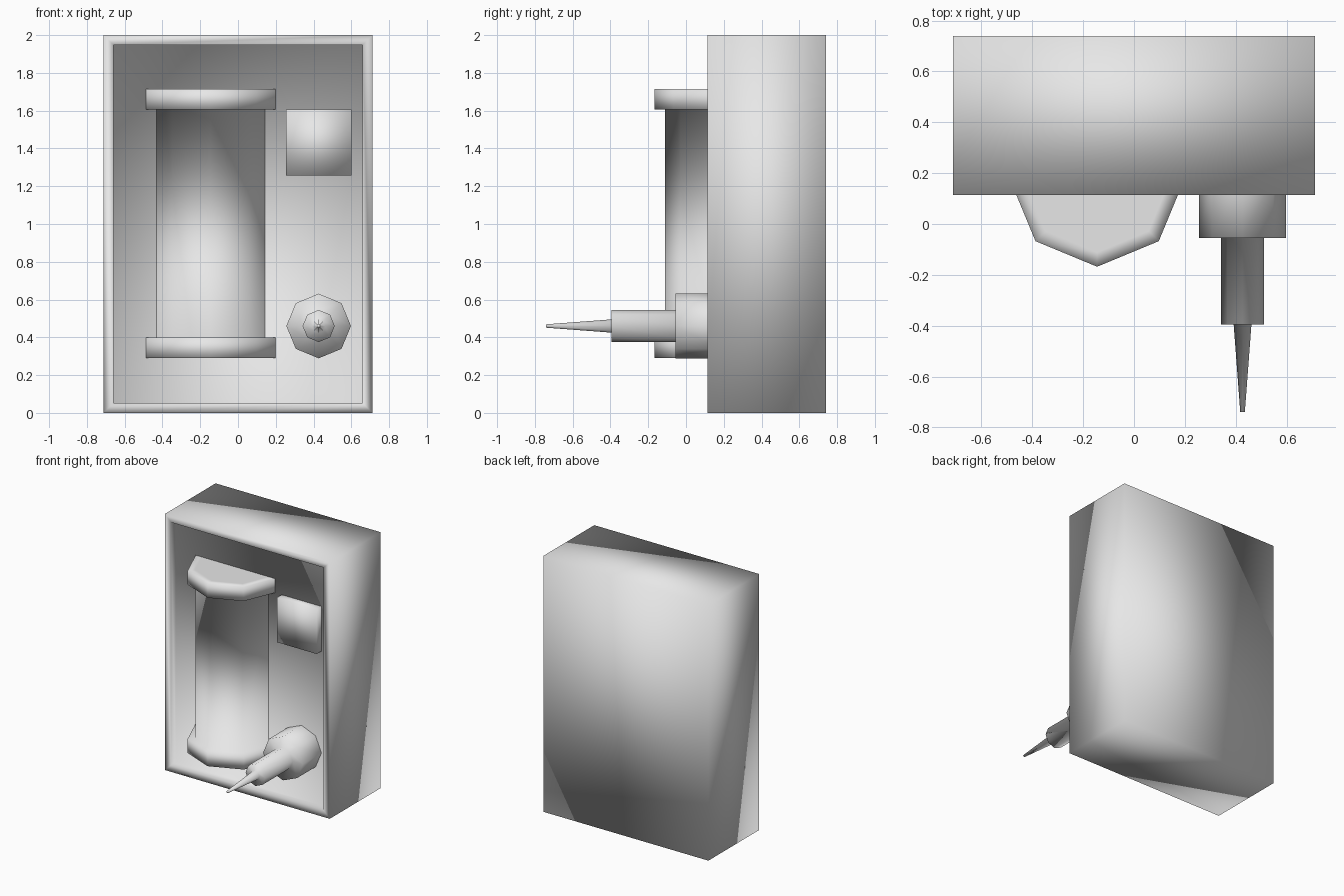
import bpy, bmesh
from math import sin, cos, pi

cube = bpy.data.objects.get("Cube")
if cube:
    bpy.data.objects.remove(cube, do_unlink=True)

# Single plain grey finish
grey = bpy.data.materials.new("plain grey")
grey.use_nodes = True
grey.diffuse_color = (0.8, 0.8, 0.8, 1)
grey.node_tree.nodes["Principled BSDF"].inputs["Base Color"].default_value = (0.8, 0.8, 0.8, 1)


def loft(name, rings, closed=True, cap_start=True, cap_end=True):
    """Skin a row of matching rings and cap the chosen ends."""
    bm = bmesh.new()
    loops = [[bm.verts.new(p) for p in ring] for ring in rings]
    count = len(loops[0])
    for a, b in zip(loops, loops[1:]):
        for i in range(count if closed else count - 1):
            j = (i + 1) % count
            bm.faces.new((a[i], a[j], b[j], b[i]))
    if cap_start:
        bm.faces.new(loops[0])
    if cap_end:
        bm.faces.new(loops[-1])
    bmesh.ops.recalc_face_normals(bm, faces=bm.faces)
    mesh = bpy.data.meshes.new(name)
    bm.to_mesh(mesh)
    bm.free()
    mesh.materials.append(grey)
    for face in mesh.polygons:
        face.use_smooth = True
    obj = bpy.data.objects.new(name, mesh)
    bpy.context.collection.objects.link(obj)
    return obj


def rect(x0, x1, z0, z1, y):
    return [(x0, y, z0), (x1, y, z0), (x1, y, z1), (x0, y, z1)]


FRONT, BACK, FLOOR = 0.115, 0.74, 0.175
RIM = 0.052

# Case with a shallow recess in its front
outer = (-0.712, 0.712, 0, 2)
inner = (-0.712 + RIM, 0.712 - RIM, RIM, 2 - RIM)
loft("case", [rect(*outer, BACK), rect(*outer, FRONT),
              rect(*inner, FRONT), rect(*inner, FLOOR)])

# Half-octagonal column with a wider collar at each end
def half_ring(r, z):
    return [(-0.145 + r * cos(pi + i * pi / 4), FLOOR + r * sin(pi + i * pi / 4), z)
            for i in range(5)]

SHAFT, COLLAR = 0.287, 0.343
column_profile = [(SHAFT, 0.29), (COLLAR, 0.29), (COLLAR, 0.40), (SHAFT, 0.40),
                  (SHAFT, 1.605), (COLLAR, 1.605), (COLLAR, 1.715), (SHAFT, 1.715)]
loft("column", [half_ring(r, z) for r, z in column_profile], closed=False)

# Square button
button = (0.255, 0.60, 1.257, 1.605)
loft("button", [rect(*button, FLOOR), rect(*button, FRONT)], cap_start=False)

# Stepped octagonal nozzle ending in a thin spike
def full_ring(r, y):
    return [(0.427 + r * cos(i * pi / 4), y, 0.46 + r * sin(i * pi / 4))
            for i in range(8)]

nozzle_profile = [(0.171, FLOOR), (0.171, -0.055), (0.085, -0.055),
                  (0.085, -0.395), (0.035, -0.395), (0.009, -0.74)]
loft("nozzle", [full_ring(r, y) for r, y in nozzle_profile], cap_start=False)
